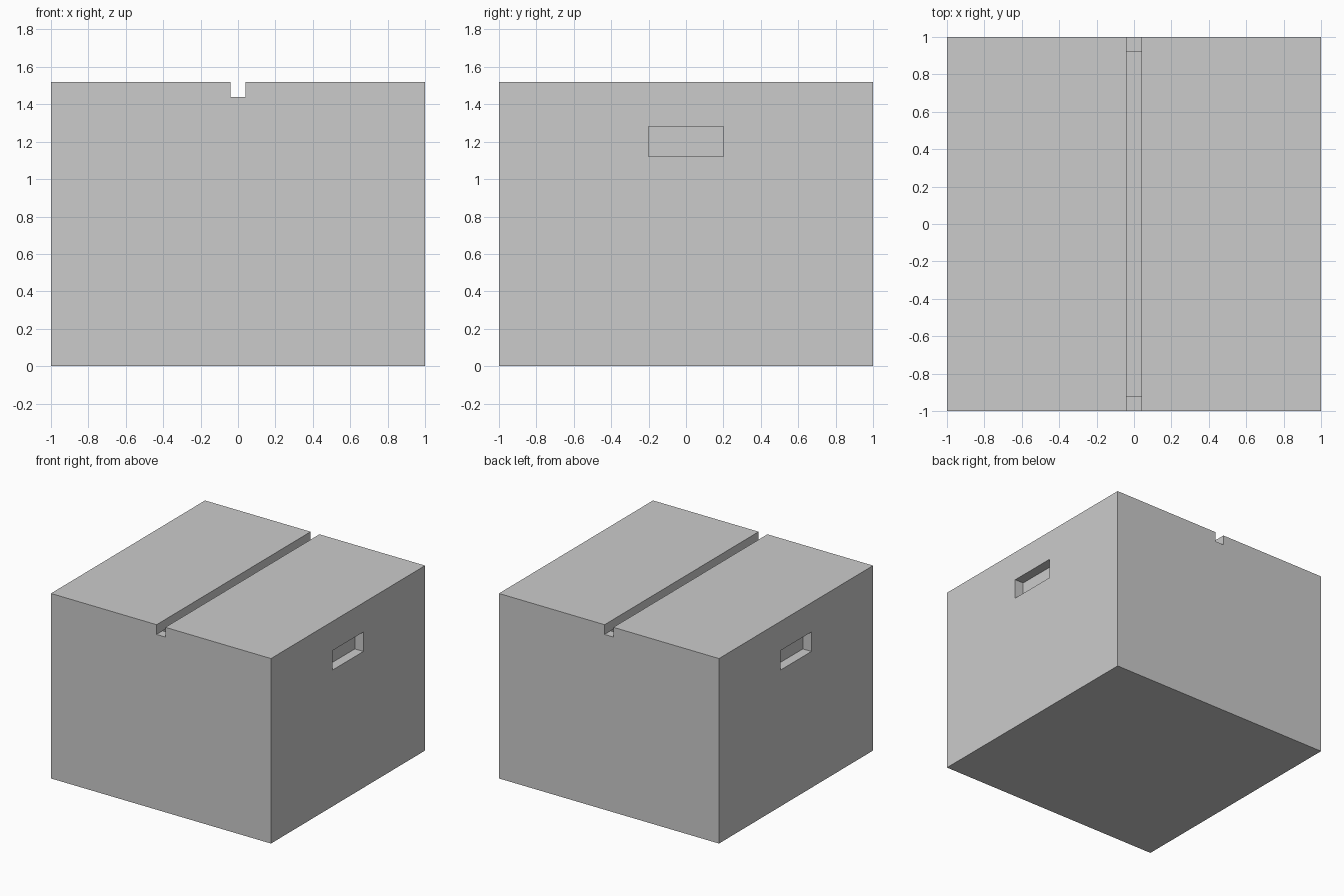
import bpy
import bmesh

if "Cube" in bpy.data.objects:
    bpy.data.objects.remove(bpy.data.objects["Cube"])

HEIGHT, WALL, GAP = 1.52, 0.08, 0.04
LID = HEIGHT - WALL


def make_object(name, bm):
    bmesh.ops.recalc_face_normals(bm, faces=bm.faces)
    mesh = bpy.data.meshes.new(name)
    bm.to_mesh(mesh)
    bm.free()
    obj = bpy.data.objects.new(name, mesh)
    bpy.context.collection.objects.link(obj)
    return obj


def extrude_profile(name, points, y0, y1):
    bm = bmesh.new()
    face = bm.faces.new([bm.verts.new((x, y0, z)) for x, z in points])
    new = bmesh.ops.extrude_face_region(bm, geom=[face])["geom"]
    verts = [v for v in new if isinstance(v, bmesh.types.BMVert)]
    bmesh.ops.translate(bm, verts=verts, vec=(0, y1 - y0, 0))
    return make_object(name, bm)


def cut_block(target, x0, x1, z0, z1, half_y):
    cutter = extrude_profile("cutter", [(x0, z0), (x1, z0), (x1, z1), (x0, z1)],
                             -half_y, half_y)
    cutter.hide_render = True
    mod = target.modifiers.new("cut", "BOOLEAN")
    mod.operation = "DIFFERENCE"
    mod.solver = "EXACT"
    mod.object = cutter
    bpy.context.view_layer.objects.active = target
    bpy.ops.object.modifier_apply(modifier=mod.name)
    bpy.data.objects.remove(cutter)


# Carton body with the gap between the two closed flaps
half = [(1, 0), (1, HEIGHT), (GAP, HEIGHT), (GAP, LID)]
carton = extrude_profile("carton", half + [(-x, z) for x, z in reversed(half)], -1, 1)

# Hollow inside, open to the gap
inner = 1 - WALL
cut_block(carton, -inner, inner, WALL, LID, inner)

# Hand-hold recesses on both sides
depth = WALL - 0.002
cut_block(carton, 1 - depth, 1.1, 1.12, 1.28, 0.2)
cut_block(carton, -1.1, depth - 1, 1.12, 1.28, 0.2)
